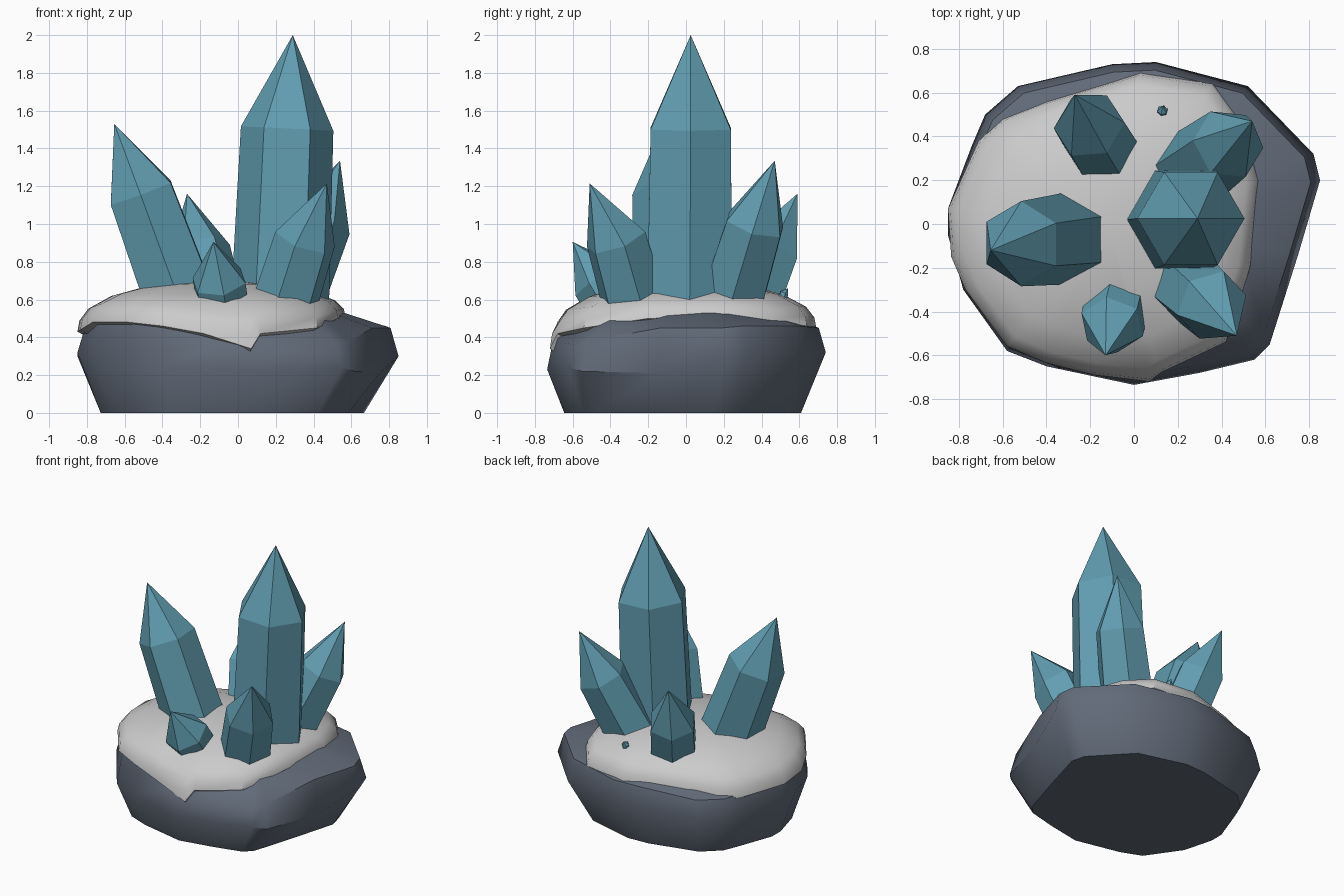
import bpy
from math import radians, cos, sin
from mathutils import Vector

if "Cube" in bpy.data.objects:
    bpy.data.objects.remove(bpy.data.objects["Cube"])


def material(name, rgb):
    m = bpy.data.materials.new(name)
    m.diffuse_color = (*rgb, 1)
    m.use_nodes = True
    m.node_tree.nodes["Principled BSDF"].inputs["Base Color"].default_value = m.diffuse_color
    return m


def loft(name, rings, top=None, mat=None, smooth=None):
    """Skin closed rings bottom to top; finish with a point or a flat face."""
    n = len(rings[0])
    verts = [tuple(p) for ring in rings for p in ring]
    faces = [tuple(range(n))[::-1]]
    for k in range(len(rings) - 1):
        for i in range(n):
            j = (i + 1) % n
            faces.append((k*n + i, k*n + j, k*n + n + j, k*n + n + i))
    last = (len(rings) - 1) * n
    if top:
        verts.append(tuple(top))
        faces += [(last + i, last + (i + 1) % n, last + n) for i in range(n)]
    else:
        faces.append(tuple(range(last, last + n)))
    me = bpy.data.meshes.new(name)
    me.from_pydata(verts, [], faces)
    ob = bpy.data.objects.new(name, me)
    bpy.context.collection.objects.link(ob)
    if mat:
        me.materials.append(mat)
    if smooth:
        bpy.ops.object.select_all(action='DESELECT')
        ob.select_set(True)
        bpy.context.view_layer.objects.active = ob
        bpy.ops.object.shade_smooth_by_angle(angle=radians(smooth))
    return ob


slate = material("slate", (0.12, 0.145, 0.19))
teal = material("crystal_teal", (0.12, 0.34, 0.44))

# Rock: outline x, y with height of the widest line and of the upper rim
rock = [(-.85, -.05, .32, .46), (-.78, -.30, .33, .49), (-.58, -.58, .25, .49),
        (-.40, -.65, .24, .47), (0, -.735, .23, .41), (.30, -.68, .23, .37),
        (.55, -.62, .24, .36), (.62, -.55, .22, .38), (.75, -.14, .21, .45),
        (.85, .20, .30, .45), (.82, .32, .32, .46), (.52, .63, .30, .46),
        (.10, .74, .32, .45), (-.10, .73, .32, .45), (-.53, .63, .30, .42),
        (-.68, .50, .28, .42), (-.74, .36, .28, .43), (-.85, .07, .30, .45)]
loft("rock_base", [
    [(x*.82 - .03, y*.85 - .02, 0) for x, y, m, t in rock],
    [(x, y, m) for x, y, m, t in rock],
    [(x*.95, y*.95, t) for x, y, m, t in rock],
    [(x*.66, y*.66, .53) for x, y, m, t in rock]], mat=slate, smooth=45)

# Pale cap: draped edge, then a low dome
edge = [(-.85, .07, .43), (-.835, -.15, .44), (-.77, -.30, .48), (-.58, -.56, .48),
        (-.40, -.635, .46), (-.18, -.69, .42), (.07, -.72, .34), (.12, -.68, .42),
        (.42, -.54, .45), (.53, -.20, .50), (.57, .20, .51), (.50, .45, .49),
        (.36, .64, .46), (.03, .69, .45), (-.40, .56, .44), (-.60, .48, .42),
        (-.71, .38, .41)]
cx, peak = -.13, .70


def cap_ring(s, lift):
    return [(cx + (x - cx)*s, y*s, z + (peak - z)*lift) for x, y, z in edge]


loft("pale_cap", [cap_ring(.9, -.15), cap_ring(1, 0), cap_ring(.985, .22),
                  cap_ring(.92, .45), cap_ring(.75, .70), cap_ring(.45, .92)],
     top=(cx, 0, peak + .01), smooth=40)


def crystal(name, base, shoulder, tip, r0, r1, turn):
    """Six-sided tapered prism with a pointed end, sunk into the cap."""
    b, s, t = map(Vector, (base, shoulder, tip))
    axis = (t - b).normalized()
    u = (Vector((1, 0, 0)) - axis * axis.x).normalized()
    v = axis.cross(u)
    angles = [radians(turn + 60*i) for i in range(6)]

    def ring(c, r):
        return [c + r*(cos(a)*u + sin(a)*v) for a in angles]

    foot = b - (s - b).normalized() * min(.08, r0)
    loft(name, [ring(foot, r0), ring(s, r1)], top=t, mat=teal)


# Crystals: base, shoulder and tip centres, two radii, turn
for spec in [
    ("main_crystal", (.225, .02, .65), (.26, .025, 1.505), (.29, .025, 2), .26, .245, 0),
    ("left_crystal", (-.345, -.07, .70), (-.515, -.09, 1.165), (-.655, -.12, 1.53), .21, .195, 30),
    ("front_right_crystal", (.255, -.28, .60), (.355, -.37, .92), (.47, -.51, 1.215), .18, .168, 10),
    ("back_right_crystal", (.275, .25, .62), (.43, .365, 1.0), (.54, .47, 1.335), .19, .17, 0),
    ("back_left_crystal", (-.15, .36, .62), (-.205, .45, .86), (-.27, .59, 1.16), .17, .165, 0),
    ("front_small_crystal", (-.085, -.40, .60), (-.10, -.46, .70), (-.13, -.60, .905), .15, .15, 40),
    ("tiny_crystal", (.13, .51, .60), (.13, .52, .635), (.13, .54, .66), .024, .024, 15),
]:
    crystal(*spec)
